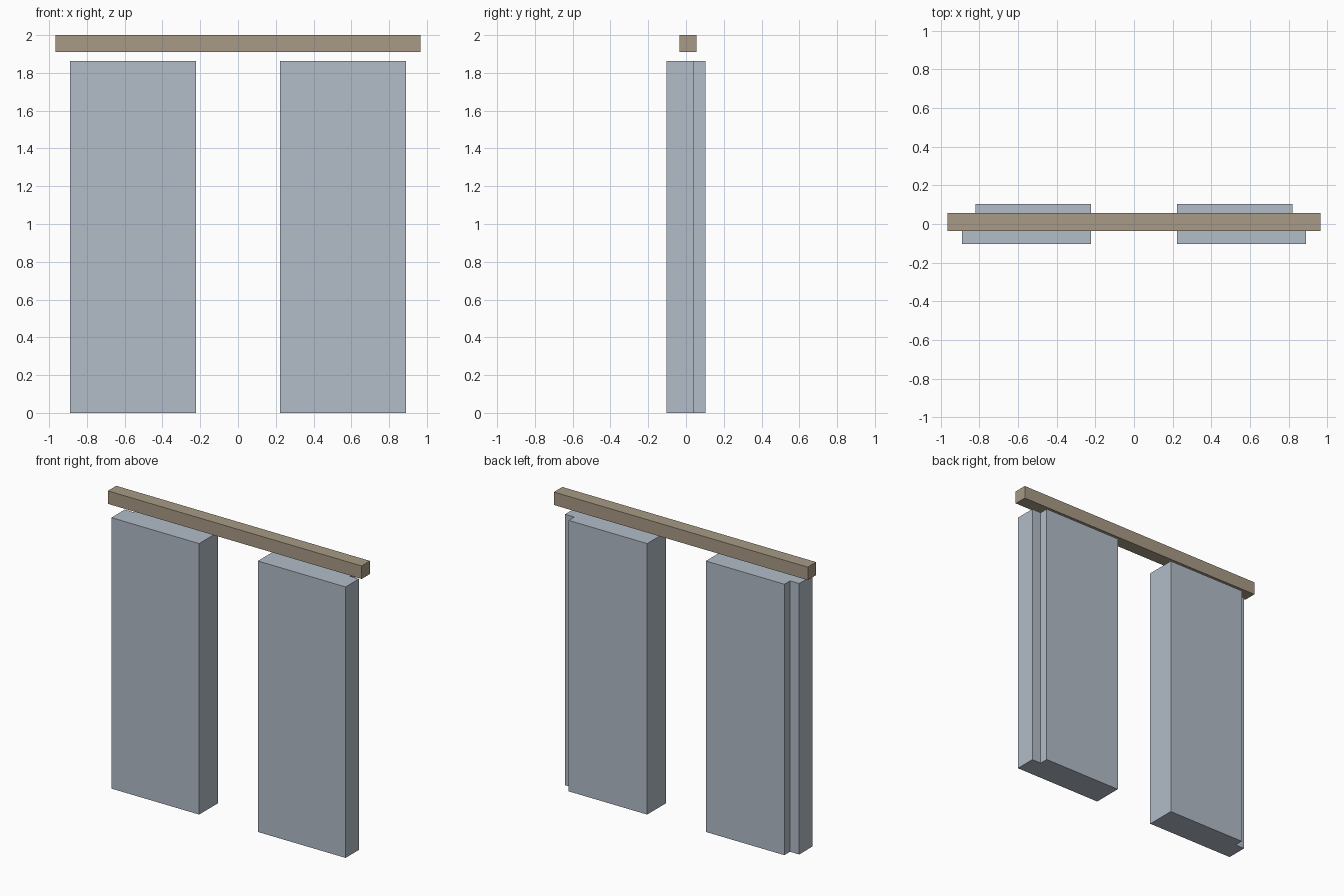
import bpy
import bmesh

if "Cube" in bpy.data.objects:
    bpy.data.objects.remove(bpy.data.objects["Cube"])


def material(name, colour):
    mat = bpy.data.materials.new(name)
    mat.diffuse_color = (*colour, 1)
    mat.use_nodes = True
    mat.node_tree.nodes["Principled BSDF"].inputs["Base Color"].default_value = mat.diffuse_color
    return mat


def extrude_outline(name, outline, z0, z1, mat):
    """Solid made by raising a flat outline (x, y) from z0 to z1."""
    bm = bmesh.new()
    face = bm.faces.new([bm.verts.new((x, y, z0)) for x, y in outline])
    top = bmesh.ops.extrude_face_region(bm, geom=[face])["geom"]
    bmesh.ops.translate(bm, vec=(0, 0, z1 - z0),
                        verts=[v for v in top if isinstance(v, bmesh.types.BMVert)])
    bmesh.ops.recalc_face_normals(bm, faces=bm.faces)
    mesh = bpy.data.meshes.new(name)
    bm.to_mesh(mesh)
    bm.free()
    mesh.materials.append(mat)
    obj = bpy.data.objects.new(name, mesh)
    bpy.context.collection.objects.link(obj)
    return obj


panel_grey = material("blue grey", (0.445, 0.503, 0.578))
beam_tan = material("tan", (0.392, 0.323, 0.238))

# Wall panels, with a rebate along the outer back edge
panel = [(0.223, -0.103), (0.89, -0.103), (0.89, 0.042),
         (0.82, 0.042), (0.82, 0.103), (0.223, 0.103)]
for side, label in ((-1, "left_panel"), (1, "right_panel")):
    extrude_outline(label, [(side * x, y) for x, y in panel], 0, 1.862, panel_grey)

# Lintel beam floating above the panels
beam = [(-0.965, -0.035), (0.965, -0.035), (0.965, 0.056), (-0.965, 0.056)]
extrude_outline("lintel_beam", beam, 1.911, 2.0, beam_tan)
